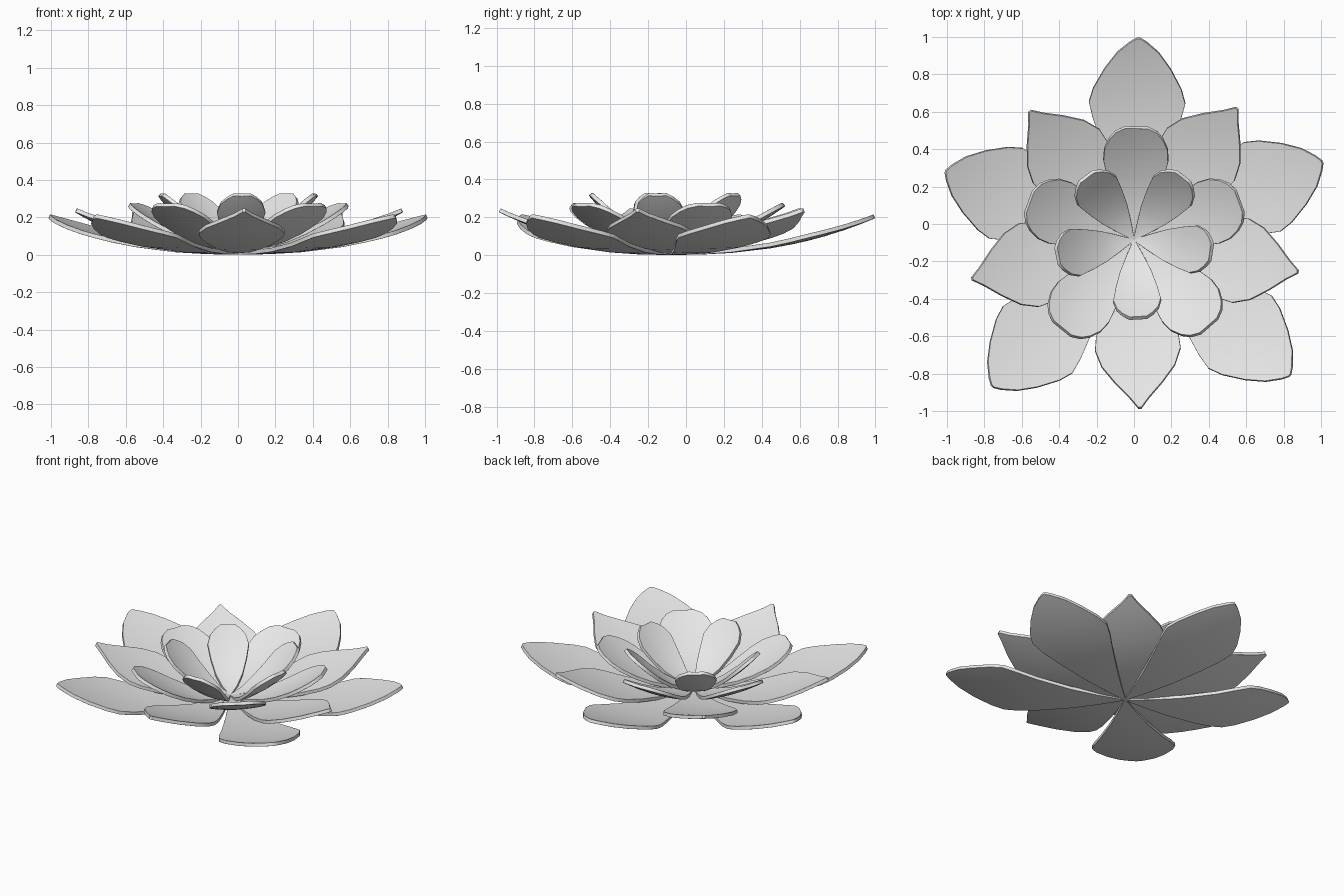
import bpy
import math

cube = bpy.data.objects.get("Cube")
if cube:
    bpy.data.objects.remove(cube, do_unlink=True)

# Single pale material
pale = bpy.data.materials.new("pale_grey")
pale.use_nodes = True
pale.diffuse_color = (0.8, 0.8, 0.8, 1)
pale.node_tree.nodes["Principled BSDF"].inputs["Base Color"].default_value = (0.8, 0.8, 0.8, 1)

CENTRE_Y = -0.085
COLUMNS = 6
THICKNESS = 0.022

# Outlines: (fraction of length, half width)
BROAD = [(0, .004), (.15, .058), (.3, .115), (.49, .19), (.6, .235), (.68, .257),
         (.75, .235), (.85, .175), (.93, .11), (.98, .045), (1, .008)]
POINTED = [(0, .004), (.15, .06), (.3, .12), (.45, .18), (.57, .22), (.65, .228),
           (.75, .195), (.85, .125), (.94, .05), (1, .008)]
ROUND = [(0, .004), (.2, .06), (.4, .115), (.55, .15), (.7, .172), (.81, .168),
         (.9, .142), (.96, .11), (1, .06)]
SPOON = [(0, .004), (.2, .045), (.4, .083), (.6, .11), (.77, .127), (.88, .11),
         (.95, .08), (1, .045)]


def make_petal(name, outline, angle, length, base, tip, power, cup):
    """Curved, slightly cupped petal running outwards from the centre."""
    a = math.radians(angle)
    verts, faces = [], []
    for t, half in outline:
        r = t * length
        for j in range(COLUMNS + 1):
            s = 2 * j / COLUMNS - 1
            v = s * half
            z = base + (tip - base) * t ** power + cup * v * v
            verts.append((r * math.cos(a) - v * math.sin(a),
                          r * math.sin(a) + v * math.cos(a) + CENTRE_Y, z))
    row = COLUMNS + 1
    for i in range(len(outline) - 1):
        for j in range(COLUMNS):
            k = i * row + j
            faces.append((k, k + row, k + row + 1, k + 1))
    mesh = bpy.data.meshes.new(name)
    mesh.from_pydata(verts, [], faces)
    mesh.materials.append(pale)
    for p in mesh.polygons:
        p.use_smooth = True
    ob = bpy.data.objects.new(name, mesh)
    bpy.context.collection.objects.link(ob)

    solid = ob.modifiers.new("thickness", 'SOLIDIFY')
    solid.thickness = THICKNESS
    solid.offset = -1
    bevel = ob.modifiers.new("soft_rim", 'BEVEL')
    bevel.width = 0.008
    bevel.segments = 2
    bevel.limit_method = 'ANGLE'
    bevel.angle_limit = math.radians(50)
    bevel.harden_normals = True


# Rings: name, outline, base height, tip height, curve power, cupping, (angle, length) of petals
RINGS = [
    ("outer_petal", BROAD, .023, .215, 2.4, .2,
     [(88.7, 1.075), (160, 1.067), (226, 1.085), (-41, 1.1), (22.5, 1.085)]),
    ("middle_petal", POINTED, .03, .247, 2.0, .25,
     [(-88, .895), (-11, .888), (52, .888), (129, .88), (193.5, .885)]),
    ("inner_petal", ROUND, .036, .275, 1.8, .6,
     [(88.7, .595), (160, .59), (231, .605), (-49, .605), (20, .595)]),
    ("heart_petal", SPOON, .042, .327, 1.7, 1.0,
     [(-87, .41), (-9, .41), (52, .42), (127, .415), (192, .41)]),
]

for name, outline, base, tip, power, cup, petals in RINGS:
    for n, (angle, length) in enumerate(petals, 1):
        make_petal(f"{name}_{n}", outline, angle, length, base, tip, power, cup)
